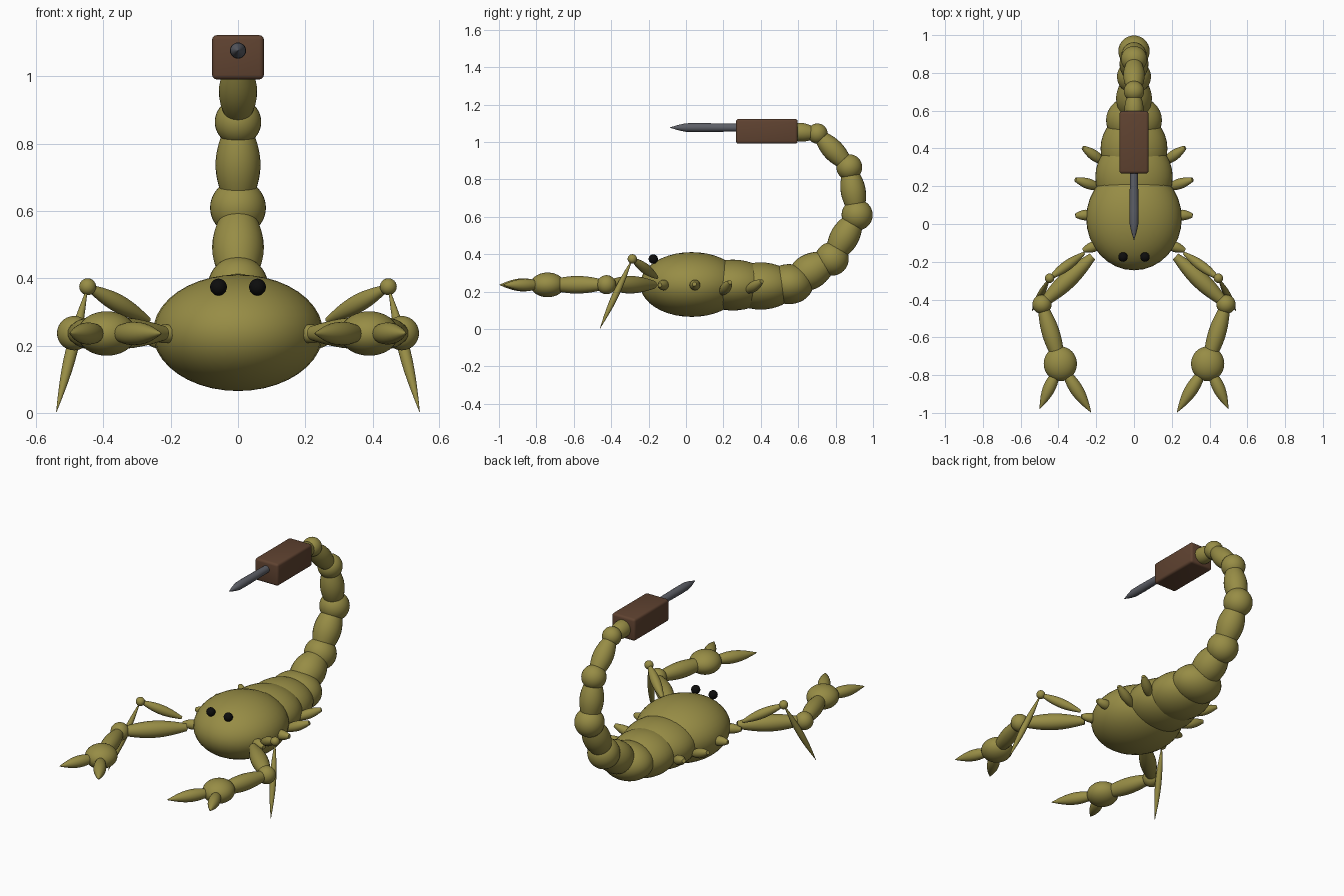
import bpy
import bmesh
from math import sin, cos, pi
from mathutils import Vector, Matrix

if "Cube" in bpy.data.objects:
    bpy.data.objects.remove(bpy.data.objects["Cube"], do_unlink=True)


def material(name, color):
    mat = bpy.data.materials.new(name)
    mat.use_nodes = True
    mat.diffuse_color = (*color, 1)
    mat.node_tree.nodes["Principled BSDF"].inputs["Base Color"].default_value = (*color, 1)
    return mat


olive = material("olive shell", (0.31, 0.265, 0.06))
brown = material("brown handle", (0.115, 0.055, 0.03))
steel = material("dark steel", (0.11, 0.115, 0.135))
black = material("eye black", (0.004, 0.004, 0.004))


def finish(name, bm, mat):
    bmesh.ops.recalc_face_normals(bm, faces=bm.faces)
    mesh = bpy.data.meshes.new(name)
    bm.to_mesh(mesh)
    bm.free()
    mesh.materials.append(mat)
    obj = bpy.data.objects.new(name, mesh)
    bpy.context.collection.objects.link(obj)
    bpy.ops.object.select_all(action='DESELECT')
    bpy.context.view_layer.objects.active = obj
    obj.select_set(True)
    bpy.ops.object.shade_smooth_by_angle(angle=pi / 4)
    return obj


def ball(name, center, radii, mat=olive):
    bm = bmesh.new()
    bmesh.ops.create_uvsphere(
        bm, u_segments=32, v_segments=20, radius=1,
        matrix=Matrix.Translation(center) @ Matrix.Diagonal((*radii, 1)))
    return finish(name, bm, mat)


def lathe(name, start, end, profile, mat=olive, sides=24):
    """Turn a profile of (fraction, radius) around the line start-end."""
    start, end = Vector(start), Vector(end)
    axis = end - start
    turn = axis.to_track_quat('Z', 'Y')
    bm = bmesh.new()
    rings = []
    for t, r in profile:
        rings.append([bm.verts.new(start + axis * t + turn @ Vector(
            (r * cos(2 * pi * i / sides), r * sin(2 * pi * i / sides), 0)))
            for i in range(sides)])
    for low, high in zip(rings, rings[1:]):
        for i in range(sides):
            j = (i + 1) % sides
            bm.faces.new((low[i], low[j], high[j], high[i]))
    bm.faces.new(rings[0])
    bm.faces.new(rings[-1])
    return finish(name, bm, mat)


def limb(name, start, end, radius, tip=0.5, steps=12):
    """Swollen limb; tip is the end radius as a share of the middle radius."""
    profile = [(k / steps, radius * (tip + (1 - tip) * sin(pi * k / steps)))
               for k in range(steps + 1)]
    return lathe(name, start, end, profile)


# Body: head shell and overlapping abdomen plates
ball("head_shell", (0, 0.03, 0.238), (0.253, 0.275, 0.173))
ball("abdomen_1", (0, 0.25, 0.235), (0.205, 0.21, 0.136))
ball("abdomen_2", (0, 0.40, 0.23), (0.177, 0.19, 0.126))
ball("abdomen_3", (0, 0.55, 0.24), (0.148, 0.13, 0.107))

# Tail: ball joints linked by barrels
joints = [((0, 0.55, 0.24), 0), ((0, 0.78, 0.375), 0.09), ((0, 0.915, 0.61), 0.083),
          ((0, 0.873, 0.865), 0.069), ((0, 0.703, 1.045), 0.054), ((0, 0.52, 1.06), 0)]
barrels = [0.095, 0.077, 0.067, 0.057, 0.05]
for n, (p, r) in enumerate(joints):
    if r:
        ball(f"tail_joint_{n}", p, (r, r, r))
for n, r in enumerate(barrels):
    limb(f"tail_barrel_{n + 1}", joints[n][0], joints[n + 1][0], r)

# Stinger tool: rounded handle block with a pointed shaft
bm = bmesh.new()
bmesh.ops.create_cube(bm, size=1, matrix=Matrix.Translation((0, 0.432, 1.057))
                      @ Matrix.Diagonal((0.154, 0.33, 0.132, 1)))
bmesh.ops.bevel(bm, geom=bm.edges[:], offset=0.014, segments=3,
                profile=0.5, affect='EDGES')
finish("tool_handle", bm, brown)
lathe("tool_shaft", (0, 0.30, 1.077), (0, -0.085, 1.077),
      [(0, 0.021), (0.6, 0.024), (0.78, 0.023), (0.88, 0.015), (1, 0.001)], steel)

# Paired parts
for side, s in (("left", 1), ("right", -1)):
    def at(x, y, z):
        return (s * x, y, z)

    ball(f"{side}_eye", at(0.058, -0.175, 0.374), (0.025,) * 3, black)

    # Pincer arm
    elbow, palm = at(0.487, -0.425, 0.237), at(0.39, -0.74, 0.236)
    limb(f"{side}_upper_arm", at(0.22, -0.172, 0.237), elbow, 0.047, 0.45)
    ball(f"{side}_elbow", elbow, (0.051,) * 3)
    limb(f"{side}_forearm", elbow, palm, 0.047)
    ball(f"{side}_palm", palm, (0.088, 0.092, 0.066))
    limb(f"{side}_inner_finger", palm, at(0.227, -0.998, 0.236), 0.035, 0.02)
    limb(f"{side}_outer_finger", palm, at(0.5, -0.98, 0.236), 0.033, 0.02)

    # Front walking leg
    knee = at(0.447, -0.287, 0.375)
    limb(f"{side}_front_thigh", at(0.265, -0.155, 0.275), knee, 0.027, 0.3)
    ball(f"{side}_front_knee", knee, (0.025,) * 3)
    limb(f"{side}_front_shin", knee, at(0.54, -0.46, 0.003), 0.018, 0.04)

    # Leg stubs along the body
    stubs = [((0.16, -0.1, 0.235), (0.27, -0.14, 0.235)),
             ((0.20, 0.05, 0.23), (0.31, 0.045, 0.24)),
             ((0.17, 0.19, 0.19), (0.31, 0.235, 0.25)),
             ((0.15, 0.32, 0.20), (0.27, 0.405, 0.255))]
    for n, (a, b) in enumerate(stubs):
        limb(f"{side}_leg_stub_{n + 1}", at(*a), at(*b), 0.028, 0.4)
